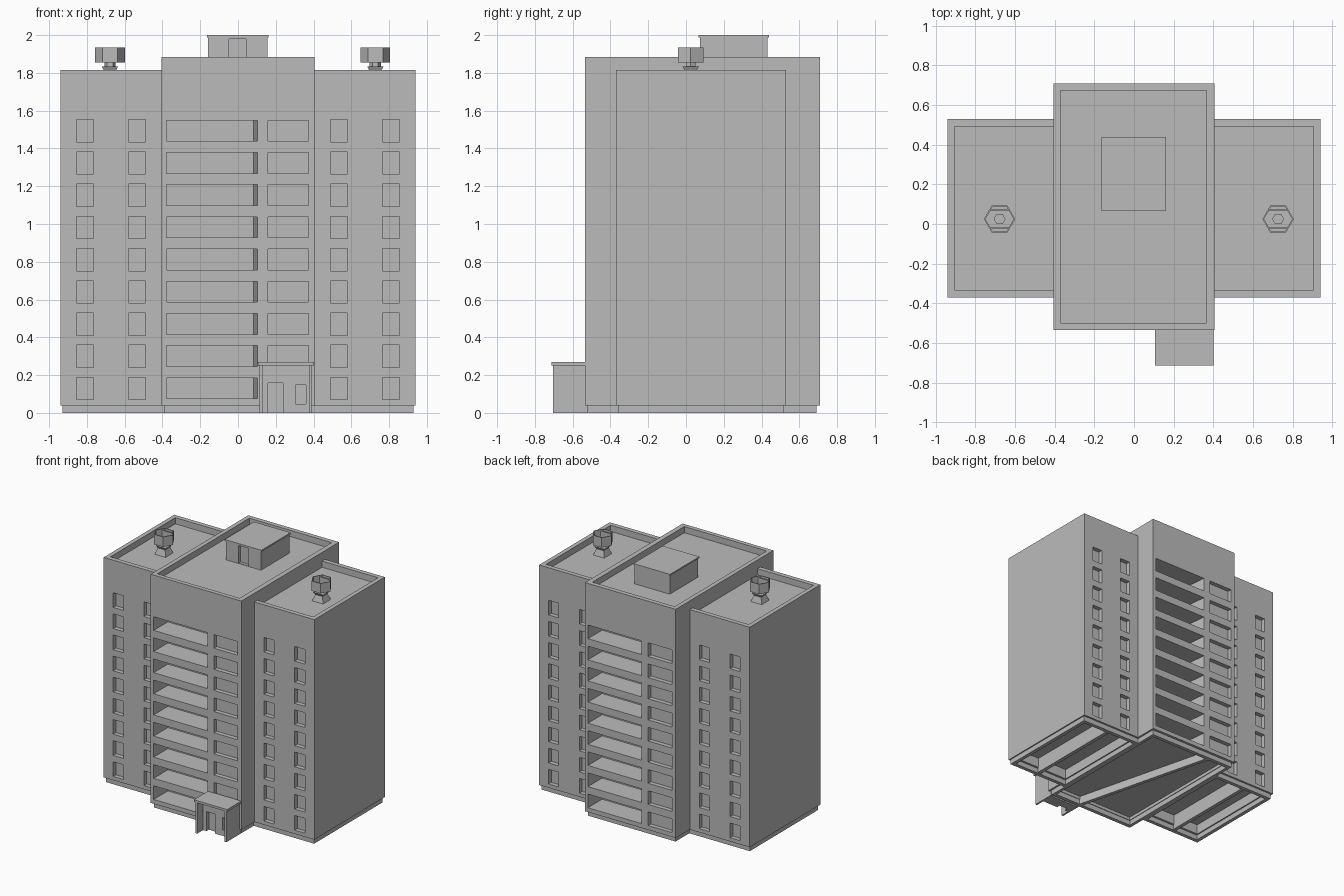
import bpy, bmesh, math

if "Cube" in bpy.data.objects:
    bpy.data.objects.remove(bpy.data.objects["Cube"])

grey = bpy.data.materials.new("concrete_grey")
grey.use_nodes = True
grey.diffuse_color = (0.5, 0.5, 0.5, 1)
grey.node_tree.nodes["Principled BSDF"].inputs["Base Color"].default_value = (0.5, 0.5, 0.5, 1)


def prism(bm, pts, z0, z1, taper=1.0, center=(0, 0)):
    """Extrude a flat outline from z0 to z1, scaling the top about center."""
    cx, cy = center
    low = [bm.verts.new((x, y, z0)) for x, y in pts]
    top = [bm.verts.new((cx + (x - cx) * taper, cy + (y - cy) * taper, z1)) for x, y in pts]
    n = len(pts)
    bm.faces.new(low[::-1])
    bm.faces.new(top)
    for i in range(n):
        j = (i + 1) % n
        bm.faces.new((low[i], low[j], top[j], top[i]))


def box(bm, x0, x1, y0, y1, z0, z1):
    prism(bm, [(x0, y0), (x1, y0), (x1, y1), (x0, y1)], z0, z1)


def ngon(cx, cy, r, n, turn=0.0):
    return [(cx + r * math.cos(turn + math.tau * i / n),
             cy + r * math.sin(turn + math.tau * i / n)) for i in range(n)]


def finish(bm, name):
    bmesh.ops.recalc_face_normals(bm, faces=bm.faces)
    me = bpy.data.meshes.new(name)
    bm.to_mesh(me)
    bm.free()
    me.materials.append(grey)
    ob = bpy.data.objects.new(name, me)
    bpy.context.collection.objects.link(ob)
    return ob


def boxes(name, *dims):
    bm = bmesh.new()
    for d in dims:
        box(bm, *d)
    return finish(bm, name)


def cut(ob, bm):
    """Subtract the shapes in bm from ob, then drop the cutter."""
    cutter = finish(bm, "cutter")
    cutter.hide_render = True
    mod = ob.modifiers.new("openings", "BOOLEAN")
    mod.operation, mod.solver, mod.object = "DIFFERENCE", "EXACT", cutter
    bpy.context.view_layer.objects.active = ob
    bpy.ops.object.modifier_apply(modifier=mod.name)
    bpy.data.objects.remove(cutter)


FLOORS = [0.1705 * i for i in range(9)]
REVEAL = 0.035
OUT = 0.02            # cutter overshoot beyond a wall
WING_Y = (-0.37, 0.53)
CORE_Y = (-0.535, 0.71)

# Side wings with two window columns on front and back, and a parapet roof
for side, label in ((1, "left"), (-1, "right")):
    def sx(a, b):
        return tuple(sorted((a * side, b * side)))
    wing = boxes(label + "_wing", (*sx(0.39, 0.94), *WING_Y, 0.04, 1.815))
    bm = bmesh.new()
    for f in FLOORS:
        for a, b in ((0.49, 0.58), (0.765, 0.855)):
            for y, d in zip(WING_Y, (1, -1)):
                ys = sorted((y - d * OUT, y + d * REVEAL))
                box(bm, *sx(a, b), *ys, 0.07 + f, 0.188 + f)
    box(bm, *sx(0.37, 0.905), -0.333, 0.493, 1.765, 1.9)
    box(bm, *sx(0.42, 0.89), -0.31, 0.47, 0, 0.12)
    cut(wing, bm)

    # Hollow plinth under the wing, with a partition beam
    plinth = boxes(label + "_wing_plinth", (*sx(0.38, 0.93), -0.357, 0.515, 0, 0.045))
    bm = bmesh.new()
    box(bm, *sx(0.41, 0.9), -0.327, 0.485, -0.1, 0.1)
    cut(plinth, bm)
    boxes(label + "_wing_beam", (*sx(0.66, 0.69), -0.32, 0.48, 0, 0.125))

# Central block, taller and deeper, with balconies on front and back
core = boxes("core_block", (-0.405, 0.405, *CORE_Y, 0.04, 1.885))
bm = bmesh.new()
for f in FLOORS:
    for y, s in zip(CORE_Y, (1, -1)):
        z0, z1 = 0.075 + f, 0.185 + f
        # wide loggia with a slanted end wall
        outline = [(-0.378, -OUT), (0.104, -OUT), (0.102, 0), (0.082, 0.18), (-0.378, 0.18)]
        prism(bm, [(s * x, y + s * d) for x, d in outline], z0, z1)
        # shallow window beside it
        xs = sorted((s * 0.16, s * 0.372))
        ys = sorted((y - s * OUT, y + s * REVEAL))
        box(bm, *xs, *ys, z0, z1)
box(bm, -0.37, 0.365, -0.5, 0.673, 1.835, 2.0)
box(bm, -0.36, 0.36, -0.48, 0.655, 0, 0.065)
cut(core, bm)

plinth = boxes("core_plinth", (-0.39, 0.39, -0.515, 0.69, 0, 0.045))
bm = bmesh.new()
box(bm, -0.365, 0.365, -0.485, 0.66, -0.1, 0.1)
cut(plinth, bm)
bm = bmesh.new()
prism(bm, [(0.11, -0.5), (0.14, -0.5), (-0.16, 0.67), (-0.19, 0.67)], 0, 0.07)
finish(bm, "core_diagonal_beam")

# Entrance porch: side walls, canopy and recessed front wall with door and window
boxes("porch_side_walls",
      (0.115, 0.13, -0.705, -0.52, 0, 0.255), (0.375, 0.39, -0.705, -0.52, 0, 0.255))
boxes("porch_canopy", (0.105, 0.402, -0.713, -0.53, 0.252, 0.27))
wall = boxes("porch_front_wall", (0.125, 0.38, -0.63, -0.53, 0, 0.255))
bm = bmesh.new()
box(bm, 0.16, 0.237, -0.66, -0.6, -0.05, 0.157)
box(bm, 0.305, 0.36, -0.66, -0.6, 0.048, 0.147)
cut(wall, bm)

# Roof access hut with a thin lid and a recessed door
hut = boxes("roof_hut", (-0.158, 0.155, 0.073, 0.432, 1.83, 1.99))
bm = bmesh.new()
box(bm, -0.047, 0.042, 0.04, 0.098, 1.838, 1.98)
cut(hut, bm)
boxes("roof_hut_lid", (-0.165, 0.162, 0.066, 0.44, 1.988, 2.0))

# Roof ventilators: flared pedestal, neck and open hexagonal cowl
for cx, label in ((-0.678, "right"), (0.727, "left")):
    c = (cx, 0.025)
    bm = bmesh.new()
    prism(bm, ngon(*c, 0.07, 4, math.pi / 4), 1.762, 1.815, 0.65, c)
    prism(bm, ngon(*c, 0.044, 4, math.pi / 4), 1.812, 1.834, 1.4, c)
    prism(bm, ngon(*c, 0.03, 6), 1.83, 1.88)
    finish(bm, label + "_vent_pedestal")
    bm = bmesh.new()
    prism(bm, ngon(*c, 0.079, 6), 1.855, 1.935)
    cowl = finish(bm, label + "_vent_cowl")
    bm = bmesh.new()
    prism(bm, ngon(*c, 0.071, 6), 1.867, 2.0)
    cut(cowl, bm)
    boxes(label + "_vent_crossbars",
          *[(cx - 0.048, cx + 0.048, y - 0.004, y + 0.004, 1.86, 1.925)
            for y in (c[1] - 0.046, c[1] + 0.046)])
